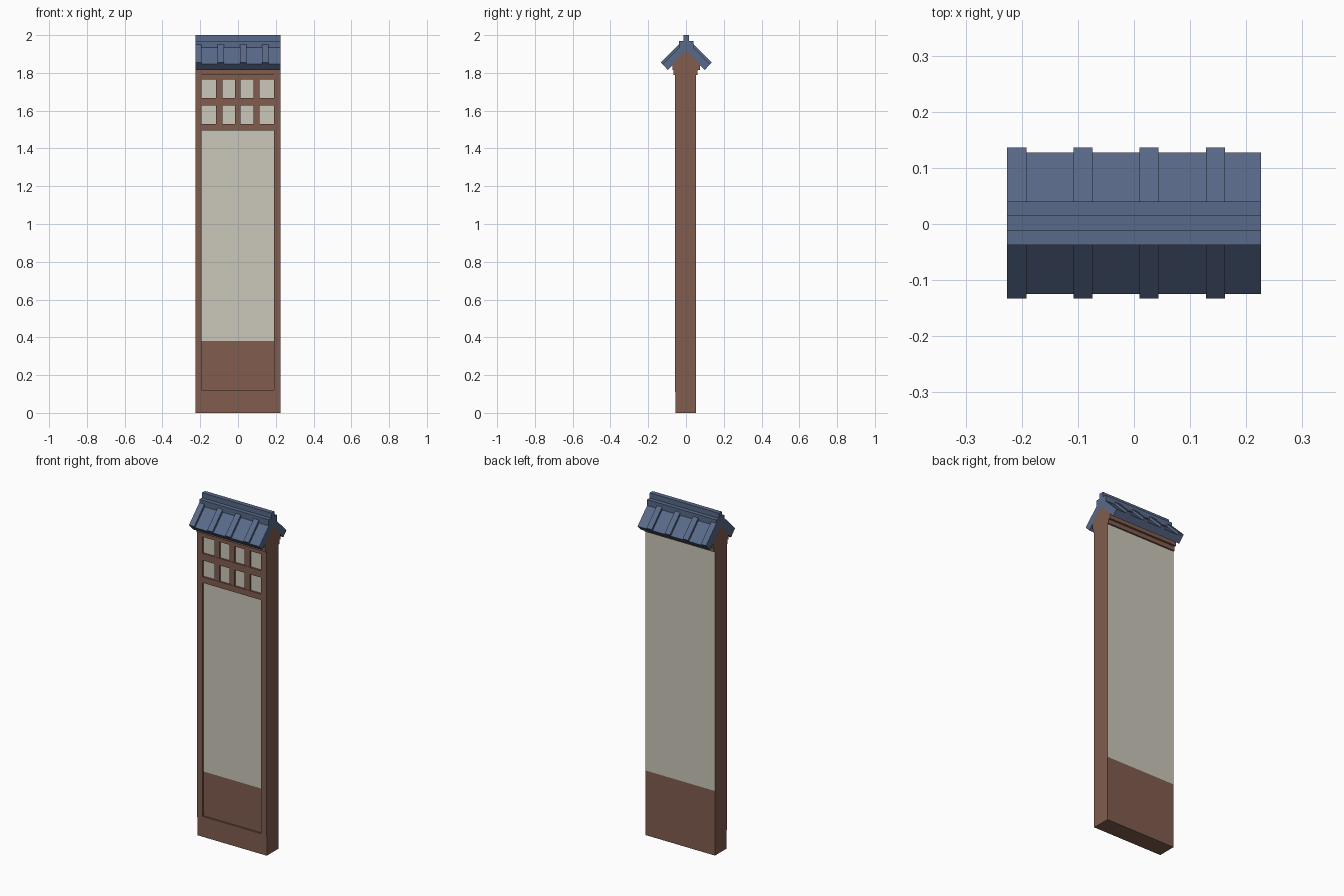
import bpy, bmesh

if "Cube" in bpy.data.objects:
    bpy.data.objects.remove(bpy.data.objects["Cube"])

def material(name, rgb):
    m = bpy.data.materials.new(name)
    m.diffuse_color = (*rgb, 1)
    m.use_nodes = True
    m.node_tree.nodes["Principled BSDF"].inputs["Base Color"].default_value = m.diffuse_color
    return m

WOOD = material("brown_wood", (0.22, 0.11, 0.076))
PLASTER = material("cream_plaster", (0.60, 0.57, 0.49))
TILE = material("blue_tile", (0.10, 0.142, 0.25))
W = 0.226    # half width
YC = 0.0015  # ridge line

def prism(name, profile, x0, x1, mat):
    """Extrude a closed (y, z) profile along x."""
    bm = bmesh.new()
    a, b = ([bm.verts.new((x, y, z)) for y, z in profile] for x in (x0, x1))
    n = len(profile)
    bm.faces.new(a)
    bm.faces.new(b)
    for i in range(n):
        j = (i + 1) % n
        bm.faces.new((a[i], a[j], b[j], b[i]))
    bmesh.ops.recalc_face_normals(bm, faces=bm.faces)
    me = bpy.data.meshes.new(name)
    bm.to_mesh(me)
    bm.free()
    me.materials.append(mat)
    ob = bpy.data.objects.new(name, me)
    bpy.context.collection.objects.link(ob)
    return ob

def box(name, x, y, z, mat):
    return prism(name, [(y[0], z[0]), (y[1], z[0]), (y[1], z[1]), (y[0], z[1])], *x, mat)

# Wall core: brown skirting below 0.38, plaster above on front and back
wall = box("wall_core", (-W, W), (-0.045, 0.053), (0, 1.82), WOOD)
wall.data.materials.append(PLASTER)
bm = bmesh.new()
bm.from_mesh(wall.data)
bmesh.ops.bisect_plane(bm, geom=bm.verts[:] + bm.edges[:] + bm.faces[:],
                       plane_co=(0, 0, 0.38), plane_no=(0, 0, 1))
bm.normal_update()
for f in bm.faces:
    if abs(f.normal.y) > 0.9 and f.calc_center_median().z > 0.38:
        f.material_index = 1
bm.to_mesh(wall.data)
bm.free()

# Base board and side posts
box("base_board", (-W, W), (-0.055, -0.044), (0, 0.12), WOOD)
box("left_post", (-W, -0.192), (-0.058, -0.044), (0.11, 1.82), WOOD)
box("right_post", (0.19, W), (-0.058, -0.044), (0.11, 1.82), WOOD)

# Window lattice
for i, (z0, z1) in enumerate([(1.495, 1.53), (1.627, 1.668), (1.765, 1.82)]):
    box(f"lattice_rail_{i}", (-0.192, 0.19), (-0.055, -0.044), (z0, z1), WOOD)
for i, (x0, x1) in enumerate([(-0.117, -0.082), (-0.017, 0.014), (0.081, 0.115)]):
    box(f"lattice_bar_{i}", (x0, x1), (-0.053, -0.044), (1.52, 1.78), WOOD)

# Stepped eave beams and gable under the roof
box("lower_eave_beam", (-W, W), (-0.065, 0.062), (1.79, 1.825), WOOD)
prism("gable_beam", [(YC - 0.072, 1.815), (YC + 0.072, 1.815), (YC + 0.072, 1.846),
                     (YC, 1.918), (YC - 0.072, 1.846)], -W, W, WOOD)

# Roof slopes and raised tile ribs, on both sides of the ridge
for side, s in (("front", -1), ("back", 1)):
    slab = [(0, 1.972), (0.126, 1.846), (0.098, 1.816), (0, 1.914)]
    prism(f"{side}_roof_slope", [(YC + s * y, z) for y, z in slab], -W, W, TILE)
    rib = [(0.02, 1.970), (0.1345, 1.8555), (0.122, 1.843), (0.02, 1.945)]
    for i in range(4):
        x = -W + 0.118 * i
        prism(f"{side}_roof_rib_{i}", [(YC + s * y, z) for y, z in rib], x, x + 0.034, TILE)

# Ridge caps
box("ridge_base", (-W, W), (YC - 0.0385, YC + 0.0385), (1.935, 1.97), TILE)
box("ridge_top", (-W, W), (YC - 0.0135, YC + 0.0135), (1.96, 2.0), TILE)
